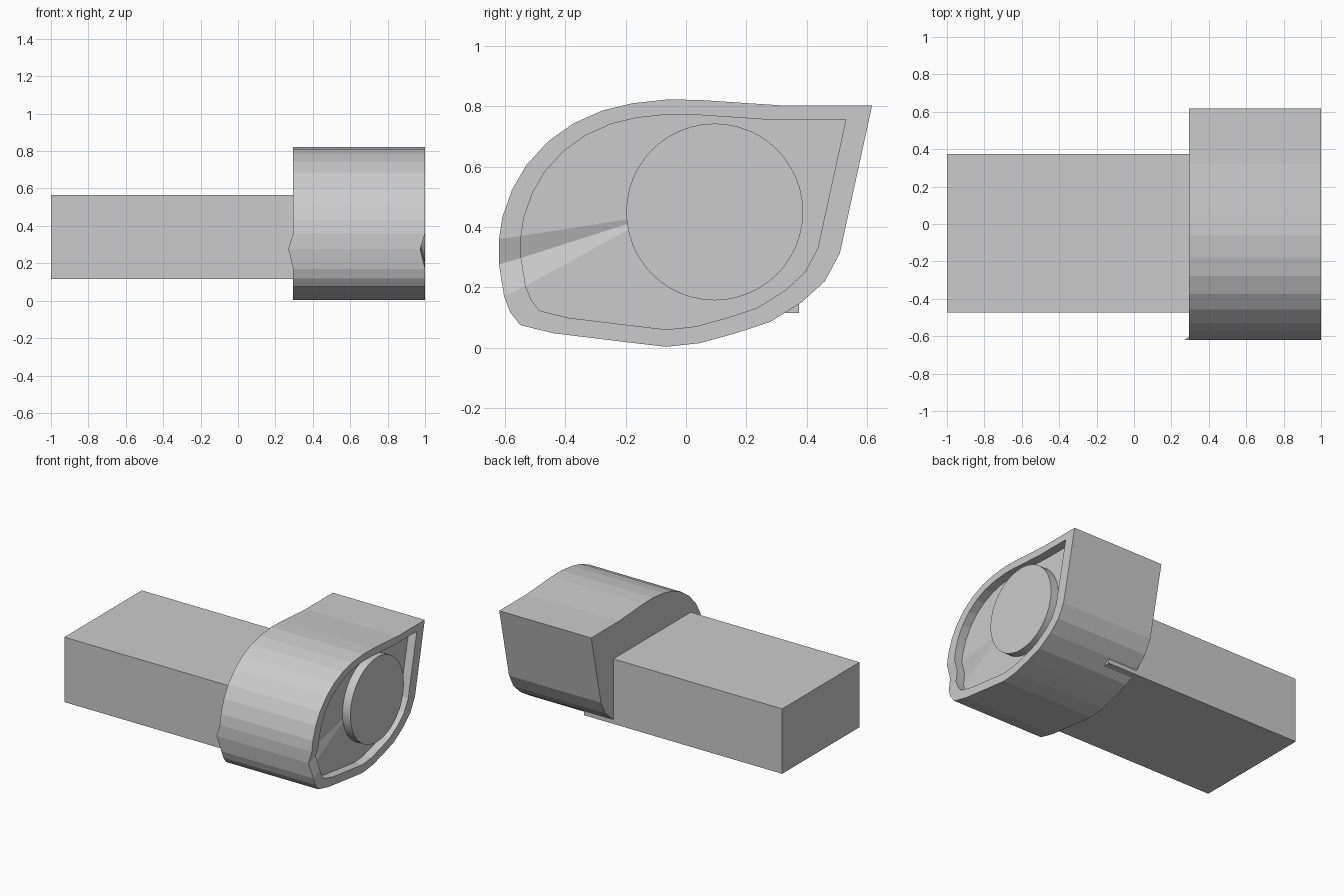
import bpy, bmesh
from math import pi
from mathutils import Matrix, Vector

cube = bpy.data.objects.get("Cube")
if cube:
    bpy.data.objects.remove(cube, do_unlink=True)

grey = bpy.data.materials.new("plain grey")
grey.use_nodes = True
grey.diffuse_color = (0.6, 0.6, 0.6, 1)
grey.node_tree.nodes["Principled BSDF"].inputs["Base Color"].default_value = (0.6, 0.6, 0.6, 1)


def finish(bm, name):
    bmesh.ops.recalc_face_normals(bm, faces=bm.faces[:])
    mesh = bpy.data.meshes.new(name)
    bm.to_mesh(mesh)
    bm.free()
    mesh.materials.append(grey)
    obj = bpy.data.objects.new(name, mesh)
    bpy.context.collection.objects.link(obj)
    return obj


# Teardrop profile of the housing as (y, z) in thousandths
OUTLINE = [
    (617, 803), (510, 313), (460, 220), (383, 150), (278, 85), (165, 48),
    (46, 15), (-66, 3), (-195, 18), (-440, 48), (-550, 75), (-583, 118),
    (-603, 170), (-620, 276), (-620, 360), (-609, 432), (-576, 525),
    (-530, 604), (-457, 684), (-374, 743), (-278, 786), (-179, 810),
    (-60, 823), (46, 821), (318, 803),
]
outer = [(y / 1000, z / 1000) for y, z in OUTLINE]
inner = [(y * 0.87 - 0.007, z * 0.87 + 0.0575) for y, z in outer]
count = len(outer)
crease = 13              # outline corner that carries the pointer notch
front_x, back_x, floor_x = 1.0, 0.295, 0.94
notch = 0.026

# Housing: side wall, rim, recess wall and notched recess floor
bm = bmesh.new()


def ring(points, x, dent):
    return [bm.verts.new((x - (dent if i == crease else 0), y, z))
            for i, (y, z) in enumerate(points)]


rings = [
    ring(outer, back_x, notch),
    ring(outer, front_x, notch),
    ring(inner, front_x, notch * 0.87),
    ring(inner, floor_x, notch * 0.87),
]
for a, b in zip(rings, rings[1:]):
    for i in range(count):
        j = (i + 1) % count
        bm.faces.new((a[i], a[j], b[j], b[i]))

hub = bm.verts.new((floor_x, -0.1, 0.44))
for i in range(count):
    bm.faces.new((rings[3][i], rings[3][(i + 1) % count], hub))

# Flat back with a small raised corner at the notch
back = rings[0]
bm.faces.new(back[crease - 1:crease + 2])
bm.faces.new(back[:crease] + back[crease + 1:])
finish(bm, "housing")

# Round disc in the recess, flush with the rim
bm = bmesh.new()
bmesh.ops.create_cone(bm, cap_ends=True, segments=48, radius1=0.293, radius2=0.293,
                      depth=0.09,
                      matrix=Matrix.Translation((0.955, 0.095, 0.45)) @ Matrix.Rotation(pi / 2, 4, "Y"))
disc = finish(bm, "round_disc")
for poly in disc.data.polygons:
    poly.use_smooth = abs(poly.normal.x) < 0.5
for edge in disc.data.edges:
    a, b = (disc.data.vertices[v].co for v in edge.vertices)
    edge.use_edge_sharp = abs(a.x - b.x) < 0.01

# Long rectangular arm that runs into the housing
low, high = Vector((-1, -0.473, 0.115)), Vector((0.52, 0.375, 0.565))
bm = bmesh.new()
bmesh.ops.create_cube(bm, size=1)
bmesh.ops.scale(bm, vec=high - low, verts=bm.verts[:])
bmesh.ops.translate(bm, vec=(low + high) / 2, verts=bm.verts[:])
finish(bm, "arm_block")
